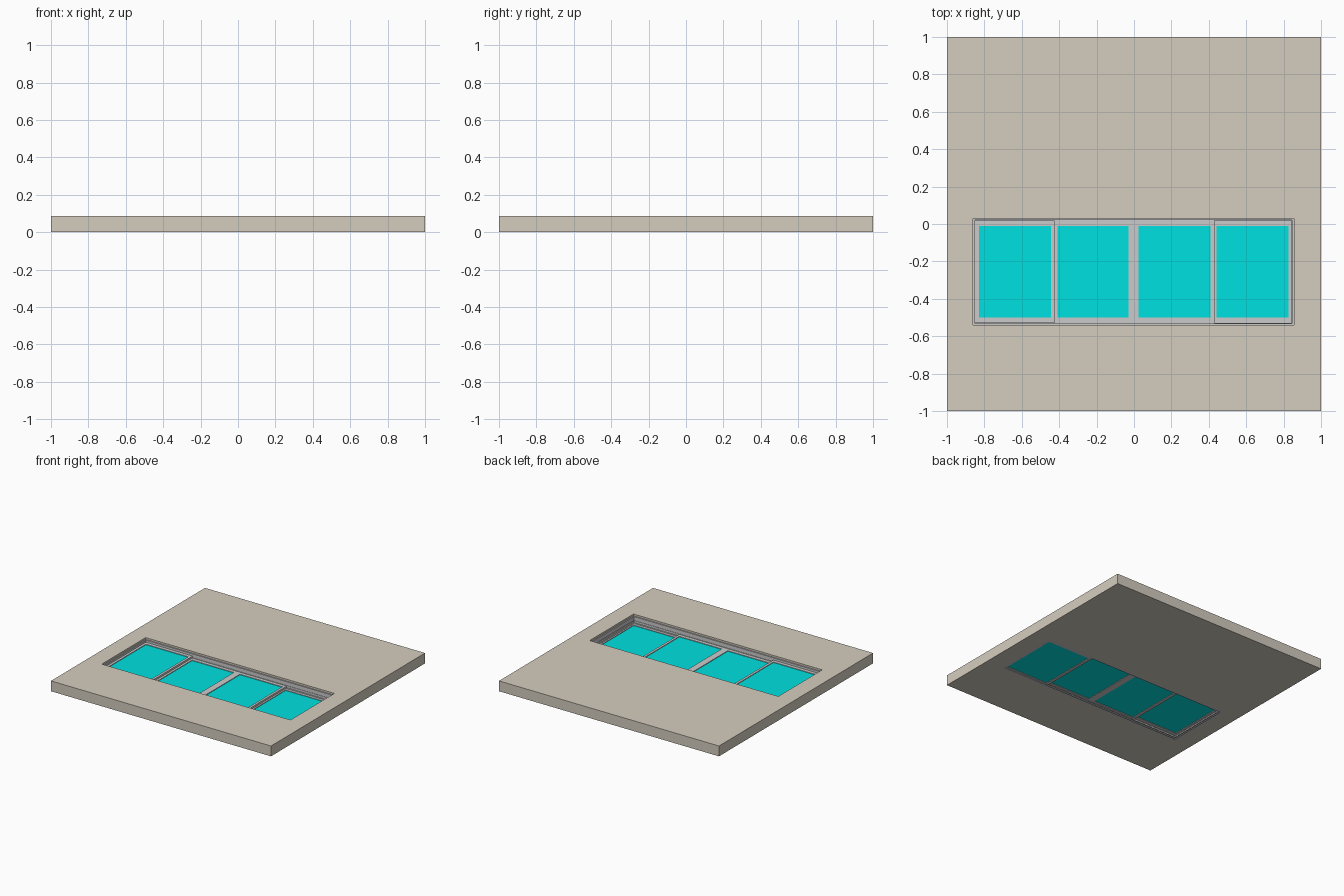
import bpy, bmesh

if "Cube" in bpy.data.objects:
    bpy.data.objects.remove(bpy.data.objects["Cube"])


def material(name, color):
    m = bpy.data.materials.new(name)
    m.diffuse_color = color
    m.use_nodes = True
    m.node_tree.nodes["Principled BSDF"].inputs["Base Color"].default_value = m.diffuse_color
    return m


WALL = material("wall_plaster", (0.66, 0.61, 0.52, 1))
GLASS = material("cyan_glass", (0.0, 0.75, 0.75, 1))


def finish(name, bm, mat):
    bmesh.ops.recalc_face_normals(bm, faces=bm.faces)
    mesh = bpy.data.meshes.new(name)
    bm.to_mesh(mesh)
    bm.free()
    if mat:
        mesh.materials.append(mat)
    ob = bpy.data.objects.new(name, mesh)
    bpy.context.collection.objects.link(ob)
    return ob


def loop(bm, rect, z):
    x0, x1, y0, y1 = rect
    return [bm.verts.new((x, y, z)) for x, y in ((x0, y0), (x1, y0), (x1, y1), (x0, y1))]


def ring(name, outer, inner, z0, z1, mat=None):
    """Rectangular frame between two rectangles."""
    bm = bmesh.new()
    loops = [loop(bm, outer, z0), loop(bm, outer, z1), loop(bm, inner, z1), loop(bm, inner, z0)]
    for a, b in zip(loops, loops[1:] + loops[:1]):
        for i in range(4):
            j = (i + 1) % 4
            bm.faces.new((a[i], a[j], b[j], b[i]))
    return finish(name, bm, mat)


def box(name, rect, z0, z1, mat=None):
    bm = bmesh.new()
    a, b = loop(bm, rect, z0), loop(bm, rect, z1)
    bm.faces.new(a)
    bm.faces.new(b)
    for i in range(4):
        j = (i + 1) % 4
        bm.faces.new((a[i], a[j], b[j], b[i]))
    return finish(name, bm, mat)


def inset(rect, d):
    x0, x1, y0, y1 = rect
    return (x0 + d, x1 - d, y0 + d, y1 - d)


# Wall slab with the window opening
OPENING = (-0.86, 0.855, -0.54, 0.03)
ring("wall_slab", (-1, 1, -1, 1), OPENING, 0, 0.085, WALL)

# Outer window frame and the lips that separate the three sliding tracks
ring("window_frame", OPENING, inset(OPENING, 0.009), 0, 0.07)
for i, (depth, z0, z1) in enumerate(((0.022, 0.0, 0.002), (0.018, 0.018, 0.021), (0.012, 0.036, 0.039))):
    ring(f"track_lip_{i + 1}", inset(OPENING, 0.008), inset(OPENING, depth), z0, z1)

# Sliding sashes: frame edges, glass edges and level of the track
sashes = (
    ((-0.85, -0.425), (-0.83, -0.445), 0.046),
    ((-0.435, -0.003), (-0.41, -0.03), 0.028),
    ((-0.003, 0.43), (0.025, 0.41), 0.028),
    ((0.415, 0.845), (0.44, 0.825), 0.010),
)
for i, (edge, pane, z) in enumerate(sashes):
    hole = (*pane, -0.5, -0.01)
    ring(f"sash_frame_{i + 1}", (*edge, -0.528, 0.018), hole, z - 0.007, z + 0.008)
    box(f"glass_pane_{i + 1}", hole, z - 0.003, z + 0.003, GLASS)
